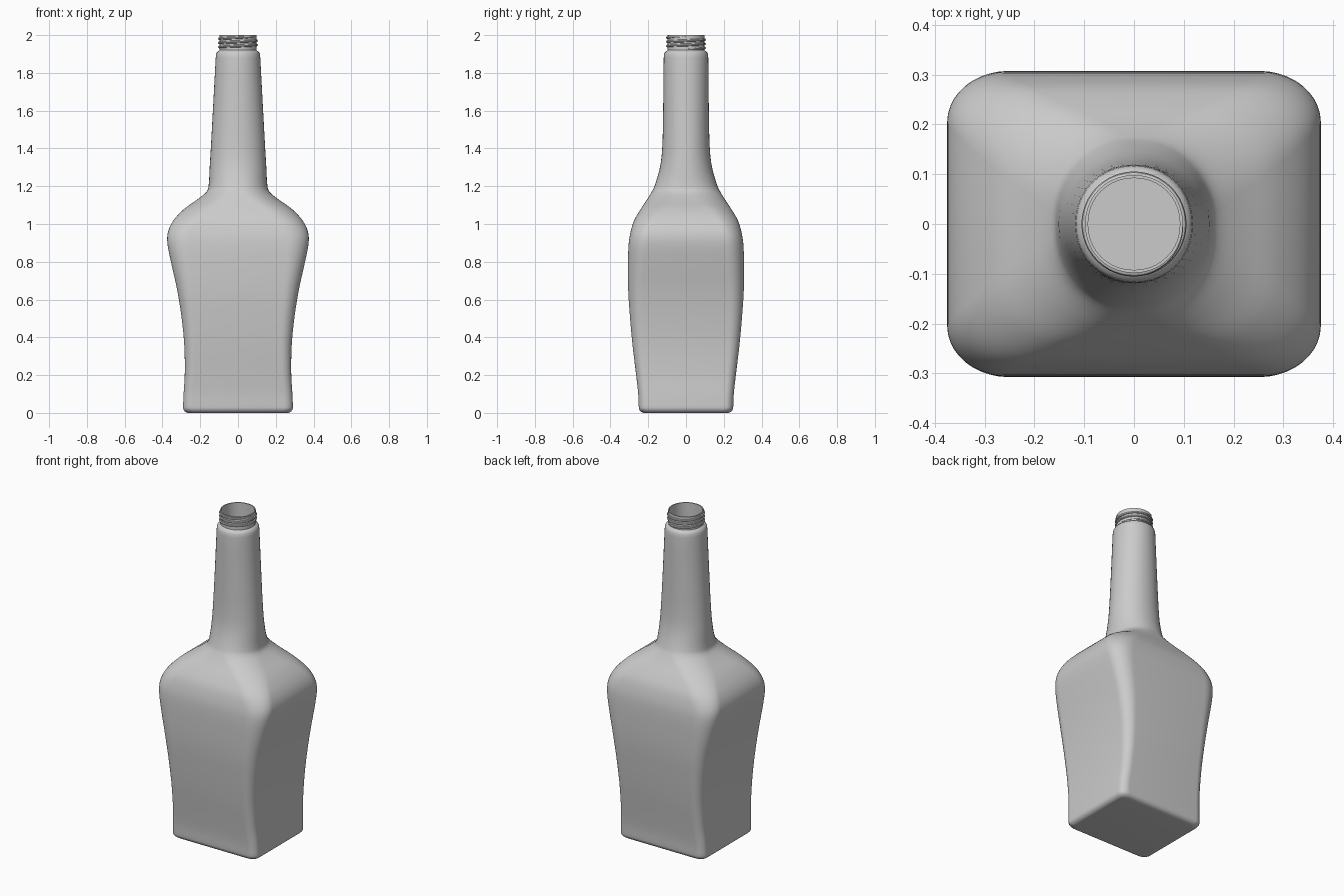
import bpy, bmesh, math
from mathutils import Vector

cube = bpy.data.objects.get("Cube")
if cube:
    bpy.data.objects.remove(cube)

GREY = (0.6, 0.6, 0.6, 1)
material = bpy.data.materials.new("plain grey")
material.use_nodes = True
material.diffuse_color = GREY
material.node_tree.nodes["Principled BSDF"].inputs["Base Color"].default_value = GREY

# Stations: height, half width, half depth, corner roundness (1 is an ellipse)
STATIONS = [
    (0.03, .291, .25, .17), (0.1, .288, .253, .17), (0.2, .282, .264, .18),
    (0.35, .284, .282, .2), (0.5, .298, .296, .22), (0.65, .322, .306, .25),
    (0.8, .355, .307, .28), (0.9, .374, .303, .31), (0.96, .37, .293, .34),
    (1.02, .341, .274, .4), (1.08, .285, .239, .52), (1.13, .215, .206, .7),
    (1.17, .167, .182, .85), (1.2, .156, .167, .93), (1.3, .15, .138, .97),
    (1.4, .144, .126, .97), (1.6, .133, .121, .97), (1.88, .118, .118, .97),
]
CORNER = 10
STEPS = 4
BORE = 0.092
FINISH = 0.098


def spline(rows):
    """Smoothly resample the stations, passing through each one."""
    rows = [Vector(r) for r in rows]
    out = []
    for i in range(len(rows) - 1):
        a, b = rows[i], rows[i + 1]
        before = rows[max(i - 1, 0)]
        after = rows[min(i + 2, len(rows) - 1)]
        gap = b[0] - a[0]
        m0 = (b - before) * gap / (b[0] - before[0])
        m1 = (after - a) * gap / (after[0] - a[0])
        for k in range(STEPS):
            t = k / STEPS
            out.append(a * (2*t**3 - 3*t**2 + 1) + m0 * (t**3 - 2*t**2 + t)
                       + b * (3*t**2 - 2*t**3) + m1 * (t**3 - t**2))
    return out + [rows[-1]]


def ring(bm, row):
    """One rounded rectangle cross-section."""
    z, hx, hy, roundness = row
    verts = []
    for q in range(4):
        sx = 1 if q in (0, 3) else -1
        sy = 1 if q < 2 else -1
        for k in range(CORNER + 1):
            a = (q + k / CORNER) * math.pi / 2
            x = hx * (sx * (1 - roundness) + roundness * math.cos(a))
            y = hy * (sy * (1 - roundness) + roundness * math.sin(a))
            verts.append(bm.verts.new((x, y, z)))
    return verts


def circle(z, r):
    return (z, r, r, .97)


def finish(obj):
    obj.data.materials.append(material)
    bpy.ops.object.select_all(action="DESELECT")
    obj.select_set(True)
    bpy.context.view_layer.objects.active = obj
    bpy.ops.object.shade_smooth_by_angle(angle=math.radians(40))


# Bottle: rounded foot, body, neck, threaded finish, then the inner wall back down
body = spline(STATIONS)
base = STATIONS[0]
foot = []
for k in range(6):
    a = k / 6 * math.pi / 2
    inset = base[0] * (1 - math.sin(a))
    foot.append((base[0] * (1 - math.cos(a)), base[1] - inset, base[2] - inset, base[3]))
outer = foot + body + [circle(1.9, .116), circle(1.91, .111), circle(1.915, .104),
                       circle(1.92, FINISH), circle(2, FINISH)]
wall = STATIONS[-1][1] - BORE
inner = [circle(2, BORE)] + [(r[0], r[1] - wall, r[2] - wall, r[3])
                             for r in reversed(body)]

bm = bmesh.new()
rings = [ring(bm, row) for row in outer + inner]
for low, high in zip(rings, rings[1:]):
    n = len(low)
    for i in range(n):
        j = (i + 1) % n
        bm.faces.new((low[i], low[j], high[j], high[i]))
bm.faces.new(list(reversed(rings[0])))
bm.faces.new(rings[-1])
mesh = bpy.data.meshes.new("bottle")
bm.to_mesh(mesh)
bm.free()
bottle = bpy.data.objects.new("bottle", mesh)
bpy.context.collection.objects.link(bottle)
finish(bottle)

# Screw thread: a ridge swept along a helix around the finish
TURNS, SEGMENTS, SIDES = 3, 48, 8
RIDGE = 0.0075
START, END = 1.926, 1.992
bm = bmesh.new()
sections = []
count = TURNS * SEGMENTS
for s in range(count + 1):
    t = s / count
    a = t * TURNS * math.tau
    size = RIDGE * min(1, 12 * t + .1, 12 * (1 - t) + .1)
    section = []
    for k in range(SIDES):
        b = k / SIDES * math.tau
        r = FINISH + size * math.cos(b) * (1 if math.cos(b) > 0 else .3)
        section.append(bm.verts.new((r * math.cos(a), r * math.sin(a),
                                     START + (END - START) * t + size * math.sin(b))))
    sections.append(section)
for p, q in zip(sections, sections[1:]):
    for k in range(SIDES):
        m = (k + 1) % SIDES
        bm.faces.new((p[k], q[k], q[m], p[m]))
bm.faces.new(sections[0])
bm.faces.new(list(reversed(sections[-1])))
bmesh.ops.recalc_face_normals(bm, faces=bm.faces)
mesh = bpy.data.meshes.new("screw_thread")
bm.to_mesh(mesh)
bm.free()
thread = bpy.data.objects.new("screw_thread", mesh)
bpy.context.collection.objects.link(thread)
finish(thread)
